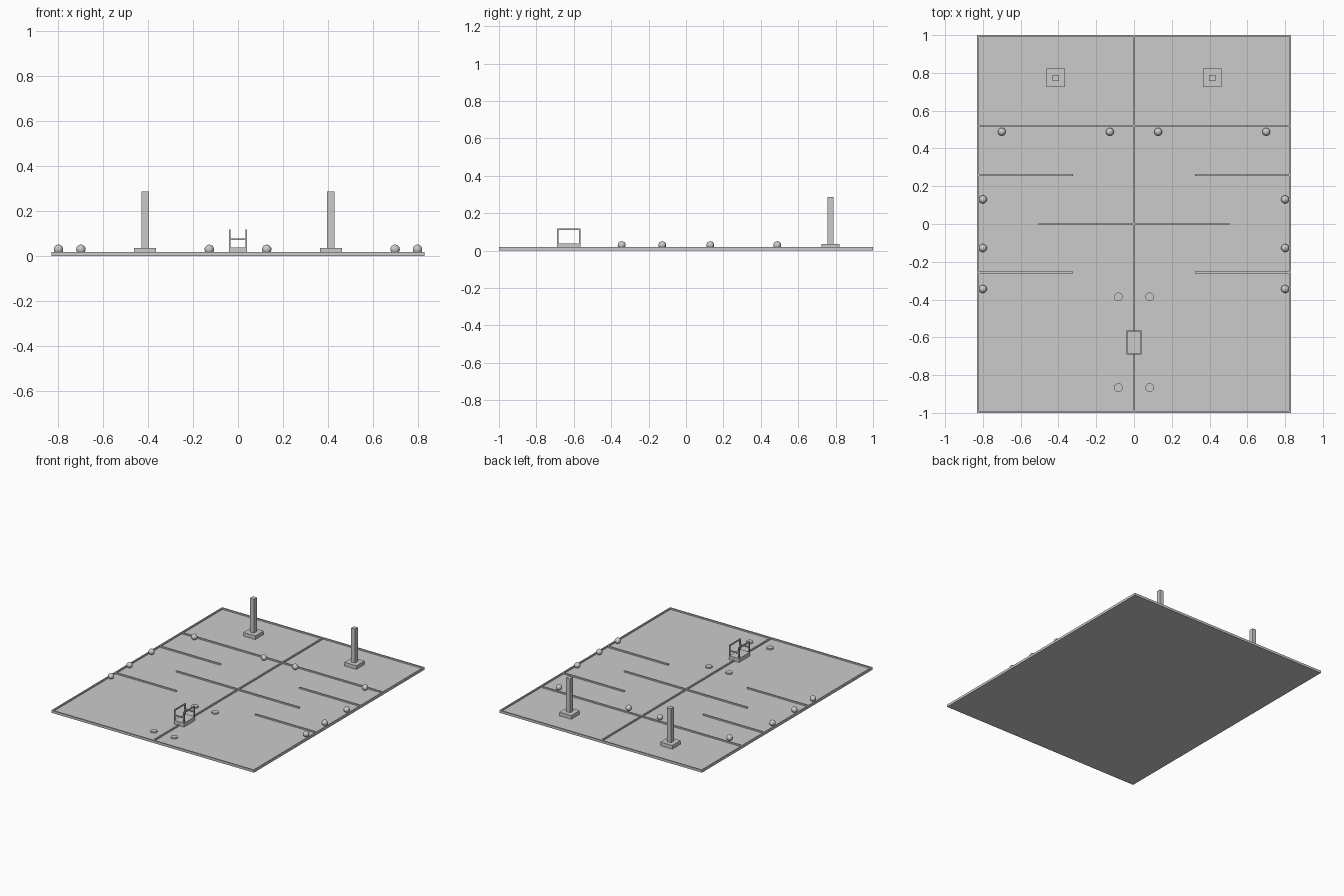
import bpy, math

if "Cube" in bpy.data.objects:
    bpy.data.objects.remove(bpy.data.objects["Cube"])

TOP = 0.008      # playing surface height
WALL = 0.018     # top of border and floor rails
W, L = 0.831, 1.0
T = 0.01         # rail width


def box(name, x0, x1, y0, y1, z0, z1):
    bpy.ops.mesh.primitive_cube_add(size=1, location=((x0 + x1) / 2, (y0 + y1) / 2, (z0 + z1) / 2))
    o = bpy.context.object
    o.name = name
    o.scale = (x1 - x0, y1 - y0, z1 - z0)
    bpy.ops.object.transform_apply(location=False, rotation=False, scale=True)
    return o


def ball(x, y, r=0.021):
    bpy.ops.mesh.primitive_uv_sphere_add(segments=32, ring_count=16, radius=r, location=(x, y, TOP + r))
    bpy.context.object.name = "ball"
    bpy.ops.object.shade_smooth()


def disc(x, y):
    bpy.ops.mesh.primitive_cylinder_add(vertices=32, radius=0.023, depth=0.01, location=(x, y, TOP + 0.005))
    bpy.context.object.name = "disc"
    bpy.ops.object.shade_smooth_by_angle()


# Floor board
box("floor_board", -W, W, -L, L, 0, TOP)

# Border walls
for s in (-1, 1):
    a, b = sorted((s * W, s * (W - T)))
    box("side_wall", a, b, -L, L, TOP, WALL)
    a, b = sorted((s * L, s * (L - T)))
    box("end_wall", -W + T, W - T, a, b, TOP, WALL)

# Floor rails
h = T / 2
box("centre_rail", -h, h, -L + T, L - T, TOP, WALL)
for s in (-1, 1):
    for name, y, x0, x1 in (("far_rail", 0.52, h, W - T), ("middle_rail", 0.0, h, 0.505),
                            ("side_rail", 0.26, 0.323, W - T), ("side_rail", -0.257, 0.323, W - T)):
        a, b = sorted((s * x0, s * x1))
        box(name, a, b, y - h, y + h, TOP, WALL)

    # Posts on square bases
    x, y = s * 0.414, 0.773
    box("post_base", x - 0.049, x + 0.049, y - 0.049, y + 0.049, TOP, 0.035)
    box("post", x - 0.0165, x + 0.0165, y - 0.0165, y + 0.0165, 0.035, 0.286)

    # Balls and discs
    for bx, by in ((0.70, 0.488), (0.128, 0.488), (0.80, 0.13), (0.80, -0.127), (0.80, -0.344)):
        ball(s * bx, by)
    for dy in (-0.386, -0.866):
        disc(s * 0.083, dy)

# Small cart: solid base, two side frames, cross bars
Y0, Y1, B = -0.69, -0.563, 0.008
box("cart_base", -0.041, 0.041, Y0, Y1, TOP, 0.037)
for s in (-1, 1):
    a, b = sorted((s * 0.041, s * (0.041 - B)))
    box("cart_top_rail", a, b, Y0, Y1, 0.117 - B, 0.117)
    for y in (Y0, Y1 - B):
        box("cart_upright", a, b, y, y + B, 0.037, 0.117 - B)
for y in (Y0, Y1 - B):
    box("cart_cross_bar", -0.041 + B, 0.041 - B, y, y + B, 0.07, 0.07 + B)
